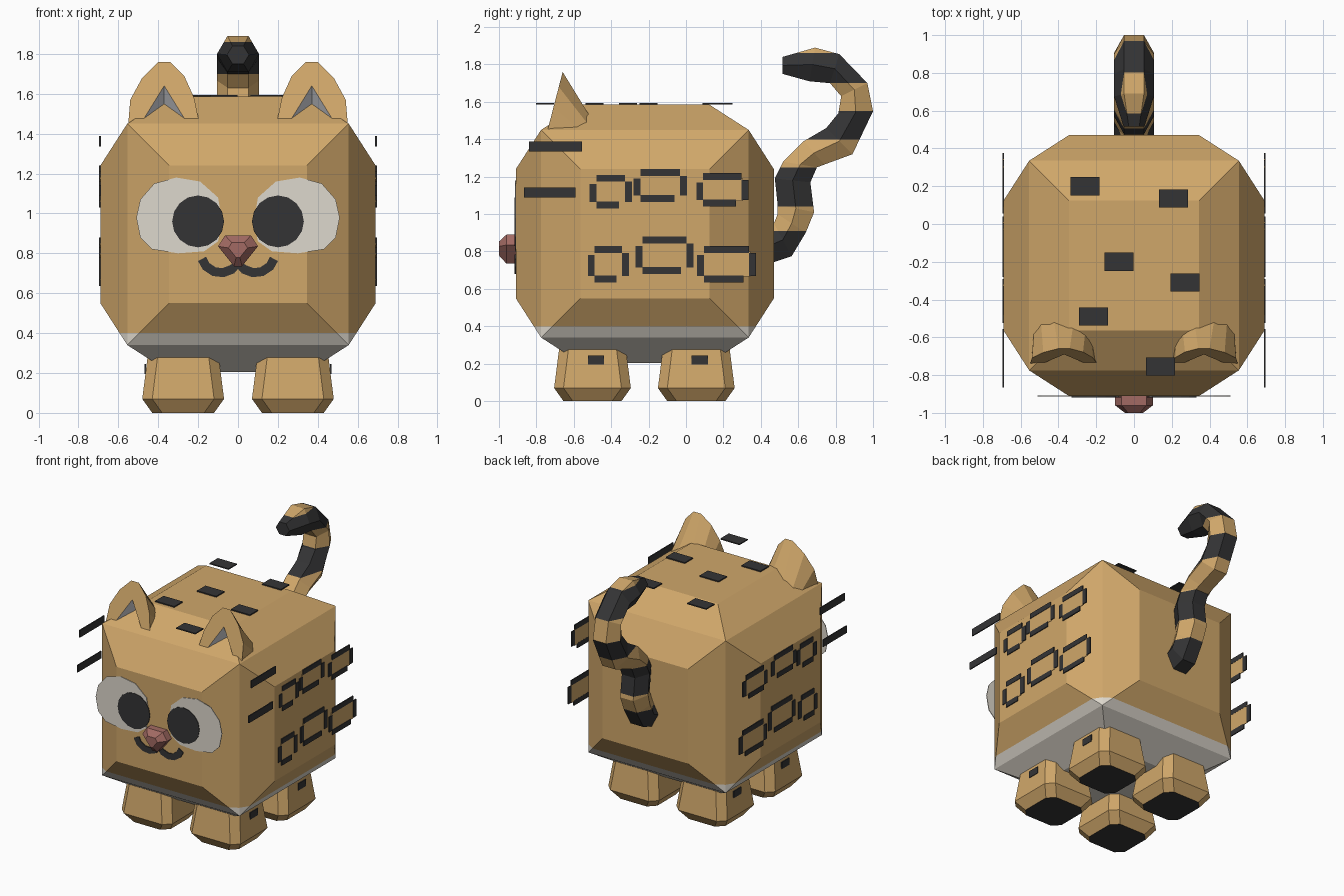
import bpy, bmesh, math
from mathutils import Matrix, Vector

if "Cube" in bpy.data.objects:
    bpy.data.objects.remove(bpy.data.objects["Cube"])


def material(name, r, g, b):
    m = bpy.data.materials.new(name)
    m.diffuse_color = [((c / 255 + 0.055) / 1.055) ** 2.4 for c in (r, g, b)] + [1]
    m.use_nodes = True
    m.node_tree.nodes["Principled BSDF"].inputs["Base Color"].default_value = m.diffuse_color
    return m


TAN = material("tan fur", 208, 167, 106)
WHITE = material("off white", 222, 216, 205)
DARK = material("charcoal", 52, 52, 53)
PINK = material("dusty pink", 162, 106, 99)
EAR = material("pale grey", 218, 219, 224)


def finish(name, bm, mats, rule=None):
    """Turn a bmesh into an object; rule(face) gives the material index."""
    bmesh.ops.recalc_face_normals(bm, faces=bm.faces[:])
    if rule:
        bm.normal_update()
        for f in bm.faces:
            f.material_index = rule(f)
    me = bpy.data.meshes.new(name)
    bm.to_mesh(me)
    bm.free()
    for m in mats:
        me.materials.append(m)
    ob = bpy.data.objects.new(name, me)
    bpy.context.collection.objects.link(ob)
    return ob


def loft(bm, rings):
    """Skin a list of equal-length point rings and cap both ends."""
    rows = [[bm.verts.new(p) for p in r] for r in rings]
    n = len(rows[0])
    for a, b in zip(rows, rows[1:]):
        for i in range(n):
            j = (i + 1) % n
            bm.faces.new((a[i], a[j], b[j], b[i]))
    bm.faces.new(rows[0])
    bm.faces.new(rows[-1][::-1])


def solid(name, lofts, mats, rule=None):
    bm = bmesh.new()
    for rings in lofts:
        loft(bm, rings)
    return finish(name, bm, mats, rule)


def box(x0, x1, y0, y1, z0, z1):
    return [[(x0, y0, z), (x1, y0, z), (x1, y1, z), (x0, y1, z)] for z in (z0, z1)]


def front_plate(pts, y0, y1):
    return [[(x, y, z) for x, z in pts] for y in (y0, y1)]


def cut(bm, z):
    bmesh.ops.bisect_plane(bm, geom=bm.verts[:] + bm.edges[:] + bm.faces[:],
                           plane_co=(0, 0, z), plane_no=(0, 0, 1))


# Body: cube with every face inset and pushed out, pale underside
bm = bmesh.new()
bmesh.ops.create_cube(bm, size=1.11, matrix=Matrix.Translation((0, -0.22, 0.895)))
bmesh.ops.inset_individual(bm, faces=bm.faces[:], thickness=0.21, depth=0.135,
                           use_even_offset=True)
cut(bm, 0.4)
finish("body", bm, [TAN, WHITE], lambda f: int(f.calc_center_median().z < 0.4))


# Feet: tapered cut-corner blocks with dark soles
def octagon(cx, cy, h, z, c=0.05):
    k = h - c
    pts = [(h, -k), (h, k), (k, h), (-k, h), (-h, k), (-h, -k), (-k, -h), (k, -h)]
    return [(cx + x, cy + y, z) for x, y in pts]


for side, s in (("right", 1), ("left", -1)):
    for place, cy in (("front", -0.5), ("back", 0.055)):
        rings = [octagon(s * 0.275, cy, h, z)
                 for h, z in ((0.155, 0), (0.205, 0.07), (0.177, 0.29))]
        solid(f"{place}_{side}_foot", [rings], [TAN, DARK],
              lambda f: int(f.normal.z < -0.9))
        xs = sorted((s * 0.462, s * 0.468))
        solid(f"{place}_{side}_foot_spot",
              [box(*xs, cy - 0.025, cy + 0.062, 0.195, 0.245)], [DARK])

# Tail: hexagonal tube from inner/outer outline pairs (y, z), striped by height
pairs = [((.43, .92), (.43, .73)), ((.47, .95), (.565, .775)), ((.49, 1.0), (.64, .9)),
         ((.49, 1.05), (.685, 1.01)), ((.475, 1.19), (.665, 1.17)),
         ((.52, 1.28), (.70, 1.25)), ((.63, 1.39), (.74, 1.265)),
         ((.75, 1.46), (.89, 1.32)), ((.815, 1.54), (1.0, 1.55)),
         ((.83, 1.63), (.97, 1.70)), ((.77, 1.70), (.82, 1.855)),
         ((.66, 1.71), (.69, 1.89)), ((.515, 1.75), (.515, 1.84))]
rings = []
for k, (a, b) in enumerate(pairs):
    w = 0.105 if k < len(pairs) - 1 else 0.055
    m = ((a[0] + b[0]) / 2, (a[1] + b[1]) / 2)
    rings.append([(-w / 2, *a), (w / 2, *a), (w, *m), (w / 2, *b), (-w / 2, *b), (-w, *m)])
bands = [0.91, 1.04, 1.25, 1.4, 1.55, 1.7, 1.86]
bm = bmesh.new()
loft(bm, rings)
for z in bands:
    cut(bm, z)
finish("tail", bm, [DARK, TAN],
       lambda f: sum(f.calc_center_median().z > z for z in bands) % 2)

# Ears: arched rim leaning back, hollow pale inside, rounded back
rim = [(.55, 1.45), (.54, 1.57), (.48, 1.68), (.40, 1.76),
       (.34, 1.76), (.27, 1.69), (.22, 1.58), (.195, 1.46)]
hole = [(.475, 1.47), (.37, 1.64), (.265, 1.47)]
for side, s in (("right", 1), ("left", -1)):
    bm = bmesh.new()
    lean = lambda x, z: bm.verts.new((s * x, -0.74 + (z - 1.45) * 0.26, z))
    outer = [lean(*p) for p in rim]
    inner = [lean(*p) for p in hole]
    back = []
    for i in range(8):
        t = math.pi * i / 7
        c = math.cos(t)
        back.append(bm.verts.new((s * (0.372 + 0.17 * math.copysign(abs(c) ** 0.7, c)),
                                  -0.72 + 0.255 * math.sin(t) ** 0.6, 1.45)))
    deep = bm.verts.new((s * 0.37, -0.56, 1.47))
    bm.faces.new(outer[:4] + [inner[1], inner[0]])
    bm.faces.new([outer[3], outer[4], inner[1]])
    bm.faces.new(outer[4:] + [inner[2], inner[1]])
    for i in range(7):
        bm.faces.new((outer[i], back[i], back[i + 1], outer[i + 1]))
    lining = [bm.faces.new((inner[0], inner[1], deep)),
              bm.faces.new((inner[1], inner[2], deep))]
    bm.faces.new([outer[0], inner[0], deep, inner[2], outer[7]] + back[::-1])
    finish(f"{side}_ear", bm, [TAN, EAR], lambda f: int(f in lining))

# Eyes: pale plates with round dark pupils
eye = [(.51, .98), (.49, 1.07), (.42, 1.15), (.31, 1.18), (.19, 1.16), (.10, 1.08),
       (.08, .96), (.10, .86), (.17, .81), (.30, .80), (.43, .82), (.49, .88)]
pupil = [(0.2 + 0.13 * math.cos(math.tau * i / 16), 0.96 + 0.13 * math.sin(math.tau * i / 16))
         for i in range(16)]
for side, s in (("right", 1), ("left", -1)):
    solid(f"{side}_eye", [front_plate([(s * x, z) for x, z in eye], -0.909, -0.914)], [WHITE])
    solid(f"{side}_pupil", [front_plate([(s * x, z) for x, z in pupil], -0.913, -0.918)], [DARK])

# Nose: faceted gem
shape = [(-.065, .89), (.065, .89), (.1, .835), (.02, .735), (-.02, .735), (-.1, .835)]
rings = [[(x * k, y, 0.82 + (z - 0.82) * k) for x, z in shape]
         for y, k in ((-0.9, 1), (-0.96, 1), (-1.0, 0.48))]
solid("nose", [rings], [PINK])

# Mouth: flat double-curve ribbon
half = [(-.18, .772), (-.16, .735), (-.12, .708), (-.075, .703), (-.03, .72), (0, .745)]
path = [Vector(p) for p in half + [(-x, z) for x, z in half[-2::-1]]]
rings = []
for i, p in enumerate(path):
    d = (path[min(i + 1, len(path) - 1)] - path[max(i - 1, 0)]).normalized()
    n = Vector((-d.y, d.x)) * 0.023
    a, b = p + n, p - n
    rings.append([(a.x, -0.909, a.y), (b.x, -0.909, b.y), (b.x, -0.917, b.y), (a.x, -0.917, a.y)])
solid("mouth", [rings], [DARK])

# Back spots: flat plates level with the top
spots = [(-.26, .2), (.21, .135), (-.08, -.2), (.27, -.31), (-.215, -.49), (.14, -.755)]
solid("back_spots", [box(x - .077, x + .077, y - .048, y + .048, 1.586, 1.594)
                     for x, y in spots], [DARK])

# Side markings: cheek stripes and open rings with tan centres
marks = [(-.515, -.29, 1.03, 1.21), (-.28, .005, 1.065, 1.24), (.055, .335, 1.04, 1.22),
         (-.525, -.305, .635, .83), (-.27, .04, .68, .88), (.06, .375, .635, .83)]
for side, s in (("right", 1), ("left", -1)):
    xs = sorted((s * 0.688, s * 0.696))
    bars = [box(*xs, -.84, -.555, 1.335, 1.388), box(*xs, -.865, -.59, 1.09, 1.142)]
    fills = []
    for y0, y1, z0, z1 in marks:
        t = 0.037
        bars += [box(*xs, y0, y0 + t, z0 + .035, z1 - .05),
                 box(*xs, y1 - t, y1, z0 + .035, z1 - t),
                 box(*xs, y0 + t, y1 - t, z1 - t, z1),
                 box(*xs, y0 + t, y1 - t - .03, z0, z0 + t)]
        fills.append(box(*sorted((s * 0.689, s * 0.693)), y0 + .03, y1 - .03, z0 + .03, z1 - .03))
    solid(f"{side}_side_markings", bars, [DARK])
    solid(f"{side}_marking_centres", fills, [TAN])
